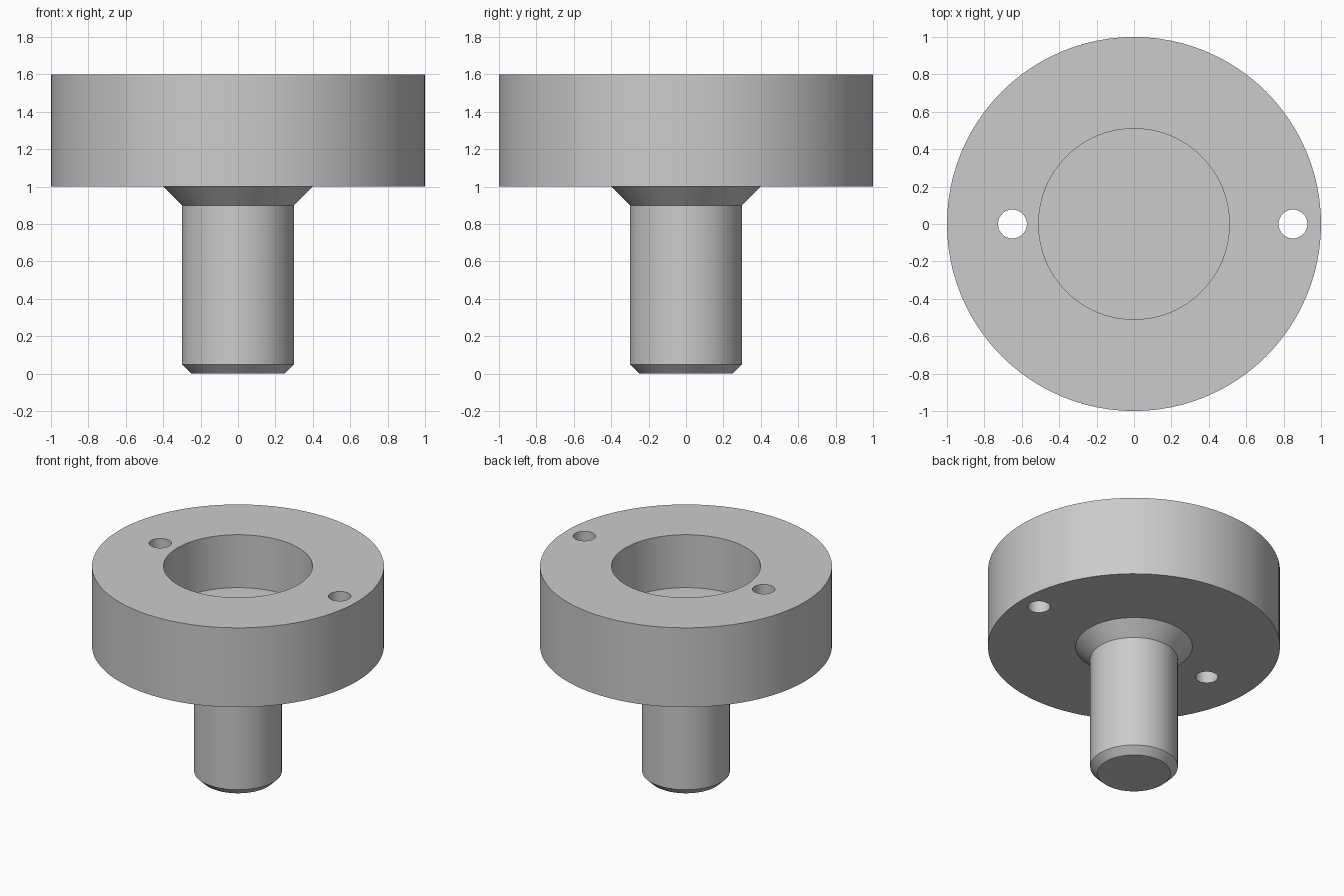
import bpy
import bmesh
import math

if "Cube" in bpy.data.objects:
    bpy.data.objects.remove(bpy.data.objects["Cube"], do_unlink=True)

SEGMENTS = 96

# Single grey material
grey = bpy.data.materials.new("plain grey")
grey.use_nodes = True
colour = (0.6, 0.6, 0.6, 1.0)
grey.diffuse_color = colour
grey.node_tree.nodes["Principled BSDF"].inputs["Base Color"].default_value = colour


def lathe(name, profile):
    """Revolve a closed (radius, height) outline around z."""
    bm = bmesh.new()
    verts = [bm.verts.new((r, 0, z)) for r, z in profile]
    edges = [bm.edges.new(pair) for pair in zip(verts, verts[1:])]
    bmesh.ops.spin(bm, geom=verts + edges, cent=(0, 0, 0), axis=(0, 0, 1),
                   angle=math.tau, steps=SEGMENTS, use_duplicate=False)
    bmesh.ops.remove_doubles(bm, verts=bm.verts[:], dist=0.0001)
    bmesh.ops.recalc_face_normals(bm, faces=bm.faces[:])
    mesh = bpy.data.meshes.new(name)
    bm.to_mesh(mesh)
    bm.free()
    mesh.materials.append(grey)
    obj = bpy.data.objects.new(name, mesh)
    bpy.context.collection.objects.link(obj)
    return obj


# Chamfered shank, flared neck, thick disc and blind bore in one outline
flanged_shank = lathe("flanged_shank", [
    (0, 0), (0.25, 0), (0.3, 0.05), (0.3, 0.9), (0.4, 1.0),
    (1.0, 1.0), (1.0, 1.6), (0.51, 1.6), (0.51, 1.2), (0, 1.2),
])

# Two through holes at unequal distances from the axis
bpy.context.view_layer.objects.active = flanged_shank
flanged_shank.select_set(True)
for x in (-0.65, 0.85):
    cutter = lathe("hole_cutter", [(0, 0.9), (0.077, 0.9), (0.077, 1.7), (0, 1.7)])
    cutter.location.x = x
    cutter.hide_render = True
    cut = flanged_shank.modifiers.new("through_hole", "BOOLEAN")
    cut.operation = "DIFFERENCE"
    cut.solver = "EXACT"
    cut.object = cutter
    bpy.context.view_layer.update()
    bpy.ops.object.modifier_apply(modifier=cut.name)
    bpy.data.objects.remove(cutter, do_unlink=True)

bpy.ops.object.shade_smooth_by_angle(angle=math.radians(30))
